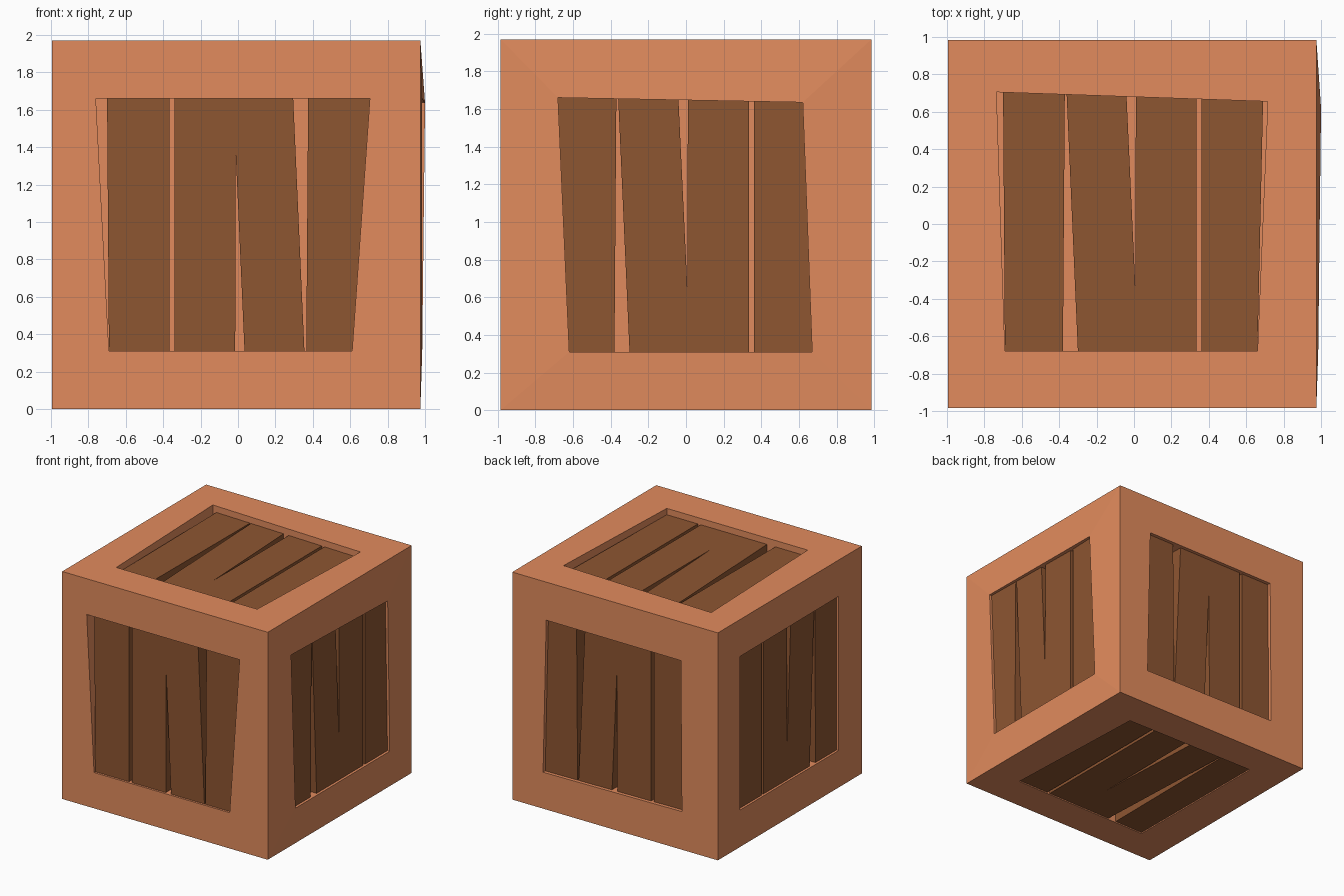
import bpy, bmesh

if "Cube" in bpy.data.objects:
    bpy.data.objects.remove(bpy.data.objects["Cube"])

FLOOR = 0.20                 # pocket floor depth
X0, X1, Y, H = -0.995, 0.975, 0.985, 1.97


def material(name, rgb):
    m = bpy.data.materials.new(name)
    m.diffuse_color = (*rgb, 1)
    m.use_nodes = True
    m.node_tree.nodes["Principled BSDF"].inputs["Base Color"].default_value = m.diffuse_color
    return m


def finish(bm, name, mat):
    bmesh.ops.recalc_face_normals(bm, faces=bm.faces)
    me = bpy.data.meshes.new(name)
    bm.to_mesh(me)
    bm.free()
    me.materials.append(mat)
    bpy.context.collection.objects.link(bpy.data.objects.new(name, me))


wood = material("frame_wood", (0.76, 0.26, 0.11))
dark = material("plank_wood", (0.27, 0.092, 0.031))

# Each side: map (u, v, depth) to space, opening (bl, br, tr, tl),
# plank pattern flips, v of the panel centre, plank recess
SIDES = {
    "front": (lambda u, v, d: (u, -Y + d, v),
              [(-.69, .31), (.61, .31), (.705, 1.66), (-.76, 1.66)], -1, -1, .985, .018),
    "right": (lambda u, v, d: (X1 + .01 + (.015 if u > .5 and v > 1.5 else 0) - d, u, v),
              [(-.62, .31), (.67, .31), (.62, 1.635), (-.68, 1.66)], 1, 1, .985, .022),
    "back": (lambda u, v, d: (-u, Y - d, v),
             [(-.68, .315), (.65, .33), (.64, 1.635), (-.65, 1.64)], 1, -1, .985, .03),
    "left": (lambda u, v, d: (X0 + d, -u, v),
             [(-.68, .32), (.667, .32), (.667, 1.655), (-.68, 1.65)], -1, 1, .985, .02),
    "top": (lambda u, v, d: (u, v, H - d),
            [(-.69, -.68), (.66, -.68), (.715, .655), (-.735, .705)], 1, 1, 0, .055),
    "bottom": (lambda u, v, d: (u, v, d),
               [(-.66, -.69), (.665, -.68), (.61, .675), (-.67, .69)], 1, 1, 0, .01),
}
# Outer corners of each side in the same order as the openings
CORNERS = {
    "front": [(0, 0, 0), (1, 0, 0), (1, 0, 1), (0, 0, 1)],
    "right": [(1, 0, 0), (1, 1, 0), (1, 1, 1), (1, 0, 1)],
    "back": [(1, 1, 0), (0, 1, 0), (0, 1, 1), (1, 1, 1)],
    "left": [(0, 1, 0), (0, 0, 0), (0, 0, 1), (0, 1, 1)],
    "top": [(0, 0, 1), (1, 0, 1), (1, 1, 1), (0, 1, 1)],
    "bottom": [(0, 0, 0), (1, 0, 0), (1, 1, 0), (0, 1, 0)],
}

# Crate frame: a box with a skewed pocket in every side
bm = bmesh.new()
box = {(i, j, k): bm.verts.new(((X0, X1)[i], (-Y, Y)[j], (0, H)[k]))
       for i in (0, 1) for j in (0, 1) for k in (0, 1)}
for name, (to3d, opening, *_) in SIDES.items():
    rings = [[box[c] for c in CORNERS[name]]]
    for depth in (0, FLOOR):
        rings.append([bm.verts.new(to3d(u, v, depth)) for u, v in opening])
    for a, b in zip(rings, rings[1:]):
        for i in range(4):
            j = (i + 1) % 4
            bm.faces.new((a[i], a[j], b[j], b[i]))
    bm.faces.new(rings[-1])
finish(bm, "crate_frame", wood)


# Planks: two narrow boards and a wide split board per side
def planks(name):
    to3d, (bl, br, tr, tl), fu, fv, vc, recess = SIDES[name]
    off, limit = (-.005, .72) if name == "front" else (0, .69)

    def end(u, top):   # point on the opening's lower or upper edge
        (ua, va), (ub, vb) = (tl, tr) if top else (bl, br)
        u = min(max(u, ua, -.70), ub, limit)
        return u, va + (vb - va) * (u - ua) / (ub - ua)

    def edge(u, top):  # pattern coordinates with flips
        return end(fu * u + off, top if fv > 0 else not top)

    tip = (fu * .007 + off, vc - fv * (.335 if fv > 0 else .38))
    boards = [
        [edge(-1, 0), edge(-.38, 0), edge(-.37, 1), edge(-1, 1)],
        [edge(-.30, 0), edge(.335, 0), edge(.335, 1), edge(.01, 1), tip,
         edge(-.04, 1), edge(-.36, 1)],
        [edge(.362, 0), edge(1, 0), edge(1, 1), edge(.362, 1)],
    ]
    bm = bmesh.new()
    for pts in boards:
        lo = [bm.verts.new(to3d(u, v, FLOOR)) for u, v in pts]
        hi = [bm.verts.new(to3d(u, v, recess)) for u, v in pts]
        bm.faces.new(lo)
        bm.faces.new(hi)
        for i in range(len(pts)):
            j = (i + 1) % len(pts)
            bm.faces.new((lo[i], lo[j], hi[j], hi[i]))
    finish(bm, name + "_planks", dark)


for side in SIDES:
    planks(side)
